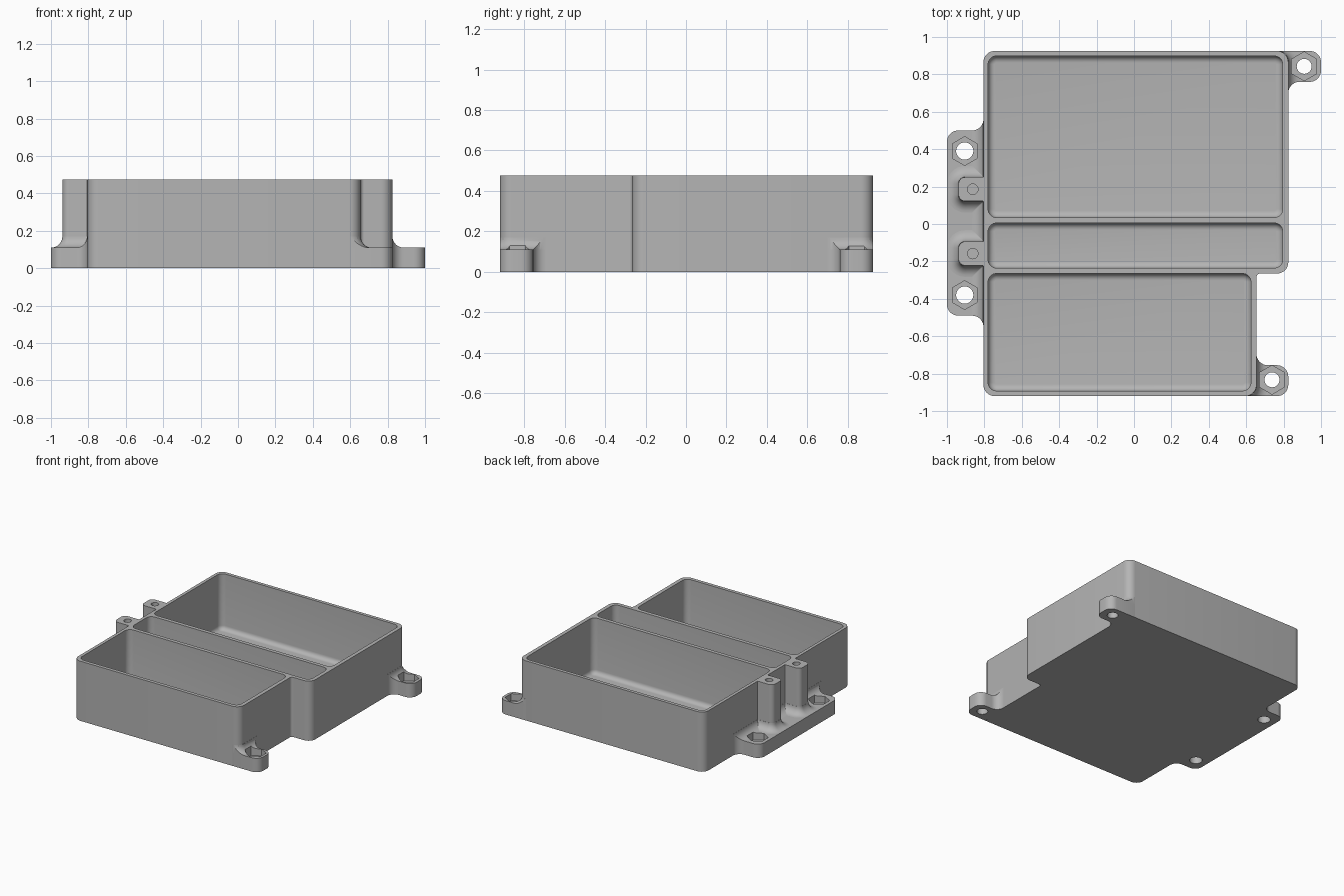
import bpy, bmesh, math
from mathutils import Vector

cube = bpy.data.objects.get("Cube")
if cube:
    bpy.data.objects.remove(cube, do_unlink=True)

HEIGHT, PLATE, FLOOR, FILLET = 0.475, 0.11, 0.03, 0.06
SEGMENTS = 8
helpers = []

grey = bpy.data.materials.new("plain grey")
grey.use_nodes = True
grey.diffuse_color = (0.46, 0.46, 0.46, 1)
bsdf = next(n for n in grey.node_tree.nodes if n.type == 'BSDF_PRINCIPLED')
bsdf.inputs["Base Color"].default_value = grey.diffuse_color


def outline(corners, grow=0.0):
    """Round a counter-clockwise right-angled polygon of (x, y, radius), grown outward."""
    pts = []
    for i, (x, y, r) in enumerate(corners):
        p = Vector((x, y))
        a = (p - Vector(corners[i - 1][:2])).normalized()
        b = (Vector(corners[(i + 1) % len(corners)][:2]) - p).normalized()
        convex = a.x * b.y - a.y * b.x > 0
        p += grow * Vector((a.y + b.y, -a.x - b.x))
        r = max(r + (grow if convex else -grow), 0.004)
        centre = p + r * (b - a)
        for k in range(SEGMENTS + 1):
            t = math.pi / 2 * k / SEGMENTS
            pts.append(centre - r * math.cos(t) * b + r * math.sin(t) * a)
    return pts


def ring(x, y, r, n):
    return [(x + r * math.sin(math.tau * k / n), y + r * math.cos(math.tau * k / n))
            for k in range(n)]


def loft(name, layers, helper=False):
    """Closed solid through matching loops, each given as (z, points)."""
    bm = bmesh.new()
    loops = [[bm.verts.new((p[0], p[1], z)) for p in pts] for z, pts in layers]
    bm.faces.new(loops[0])
    bm.faces.new(loops[-1])
    for low, high in zip(loops, loops[1:]):
        for i in range(len(low)):
            bm.faces.new((low[i - 1], low[i], high[i], high[i - 1]))
    bmesh.ops.recalc_face_normals(bm, faces=bm.faces)
    mesh = bpy.data.meshes.new(name)
    bm.to_mesh(mesh)
    bm.free()
    mesh.materials.append(grey)
    obj = bpy.data.objects.new(name, mesh)
    bpy.context.collection.objects.link(obj)
    if helper:
        obj.hide_render = True
        helpers.append(obj)
    return obj


def combine(obj, tool, operation):
    bpy.context.view_layer.objects.active = obj
    mod = obj.modifiers.new("cut", 'BOOLEAN')
    mod.operation, mod.solver, mod.object = operation, 'EXACT', tool
    bpy.ops.object.modifier_apply(modifier=mod.name)


def finish(obj):
    bpy.ops.object.select_all(action='DESELECT')
    obj.select_set(True)
    bpy.context.view_layer.objects.active = obj
    bpy.ops.object.shade_smooth_by_angle(angle=math.radians(30))


def box(x0, x1, y0, y1, r):
    return [(x0, y0, r), (x1, y0, r), (x1, y1, r), (x0, y1, r)]


# Case outline, with two screw posts on the -x wall
LEFT, WALL, STEP = -0.805, 0.825, 0.655
case = [(LEFT, -0.92, 0.06), (STEP, -0.92, 0.06), (STEP, -0.265, 0.02),
        (WALL, -0.265, 0.06), (WALL, 0.925, 0.06), (LEFT, 0.925, 0.06)]
posts = (0.186, -0.158)
for y in posts:
    case += [(LEFT, y + 0.064, 0), (-0.938, y + 0.064, 0.035),
             (-0.938, y - 0.064, 0.035), (LEFT, y - 0.064, 0)]
body = loft("case_body", [(0, outline(case)), (HEIGHT, outline(case))])

# Three open trays with rounded floors
for x1, y0, y1 in ((0.795, 0.035, 0.898), (0.795, -0.235, 0.005), (0.625, -0.892, -0.265)):
    tray = box(-0.78, x1, y0, y1, 0.045)
    layers = []
    for k in range(7):
        t = math.pi / 2 * k / 6
        layers.append((FLOOR + 0.035 * (1 - math.cos(t)),
                       outline(tray, -0.035 * (1 - math.sin(t)))))
    layers.append((HEIGHT + 0.1, outline(tray)))
    combine(body, loft("tray_cutter", layers, True), 'DIFFERENCE')

# Blind screw holes in the posts
for y in posts:
    hole = ring(-0.862, y, 0.028, 24)
    combine(body, loft("screw_cutter", [(0.25, hole), (0.6, hole)], True), 'DIFFERENCE')
finish(body)

# Flared skirt that blends the walls into the mounting plates
layers = [(PLATE - 0.02, outline(case, FILLET + 0.001))]
for k in range(9):
    t = math.pi / 2 * (1 - k / 8)
    layers.append((PLATE + FILLET * (1 - math.sin(t)),
                   outline(case, FILLET * (1 - math.cos(t)) + 0.001)))
skirt = loft("skirt_cutter", layers, True)

# Mounting plates: plan, nut positions, bolt radius
side_plan = [(-0.79, -0.56, 0), (-0.79, 0.57, 0), (LEFT, 0.57, 0), (LEFT, 0.5, 0.06),
             (-1, 0.5, 0.06), (-1, -0.49, 0.06), (LEFT, -0.49, 0.06), (LEFT, -0.56, 0)]
back_plan = [(0.765, 0.912, 0), (0.81, 0.912, 0), (0.81, 0.69, 0), (WALL, 0.69, 0),
             (WALL, 0.76, 0.06), (1, 0.76, 0.06), (1, 0.925, 0.06), (0.765, 0.925, 0)]
front_plan = [(0.595, -0.92, 0), (0.825, -0.92, 0.06), (0.825, -0.755, 0.06),
              (STEP, -0.755, 0.06), (STEP, -0.69, 0), (0.64, -0.69, 0),
              (0.64, -0.906, 0), (0.595, -0.906, 0)]
mounts = (("side_mount", side_plan, ((-0.905, 0.39), (-0.905, -0.38)), 0.046),
          ("back_mount", back_plan, ((0.91, 0.843),), 0.04),
          ("front_mount", front_plan, ((0.738, -0.833),), 0.04))

for name, plan, nuts, bolt in mounts:
    plate = loft(name + "_plate", [(0, outline(plan)), (PLATE, outline(plan))])
    blend = loft(name + "_fillet", [(0, outline(plan)), (0.3, outline(plan))])
    combine(blend, skirt, 'INTERSECT')
    for x, y in nuts:
        nut, shaft = ring(x, y, 0.077, 6), ring(x, y, bolt, 32)
        pocket = loft("nut_cutter", [(0.055, nut), (0.4, nut)], True)
        through = loft("bolt_cutter", [(-0.1, shaft), (0.4, shaft)], True)
        combine(plate, pocket, 'DIFFERENCE')
        combine(plate, through, 'DIFFERENCE')
        combine(blend, pocket, 'DIFFERENCE')
    finish(plate)
    finish(blend)

for obj in helpers:
    bpy.data.objects.remove(obj, do_unlink=True)
